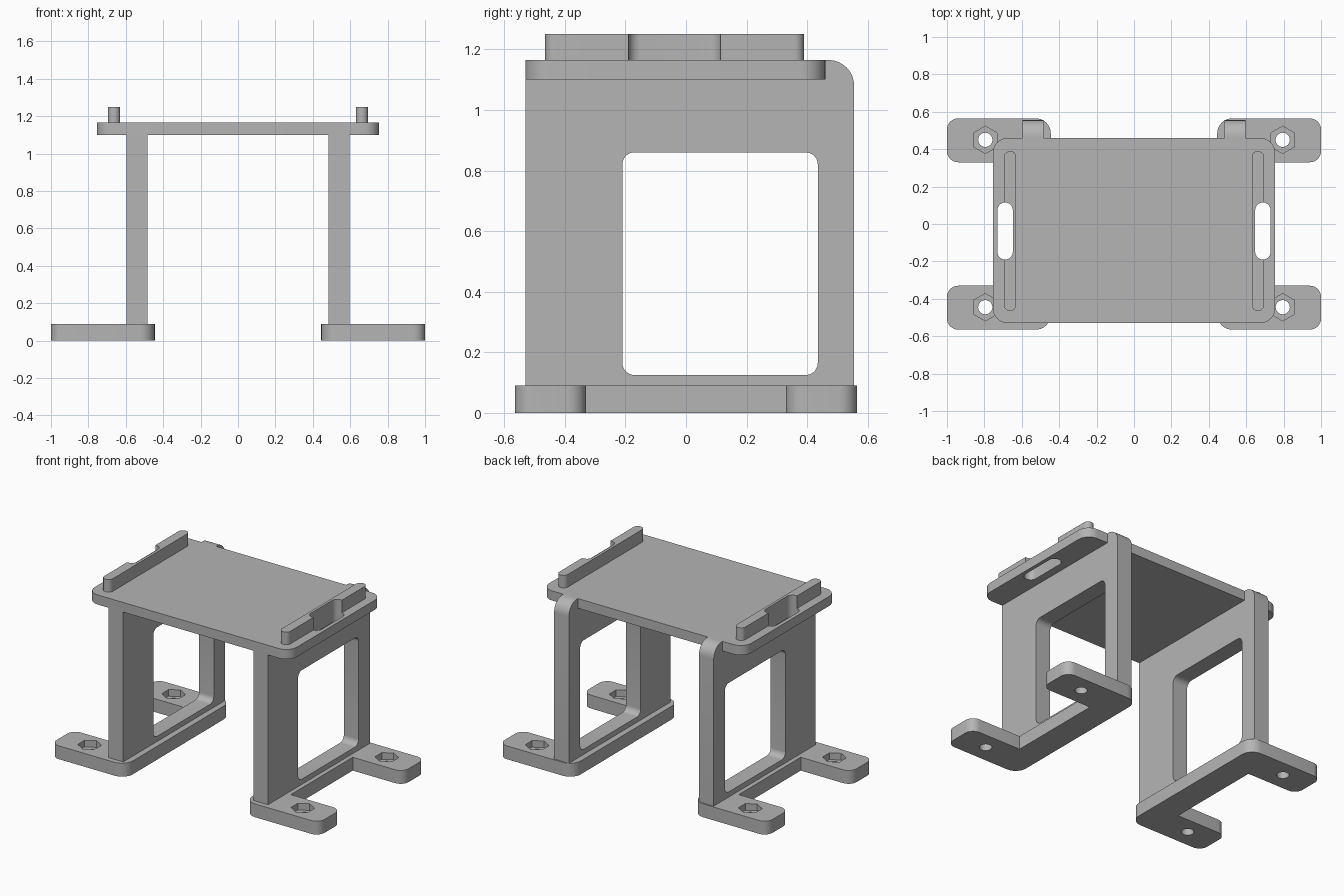
import bpy, bmesh, math
from mathutils import Vector

cube = bpy.data.objects.get("Cube")
if cube:
    bpy.data.objects.remove(cube)

grey = bpy.data.materials.new("plain grey")
grey.use_nodes = True
colour = (0.46, 0.46, 0.46, 1)
grey.diffuse_color = colour
grey.node_tree.nodes["Principled BSDF"].inputs["Base Color"].default_value = colour


def rounded(corners, steps=8):
    """Outline from (u, v, radius) corners, each with a tangent arc."""
    out = []
    for i, (u, v, r) in enumerate(corners):
        p = Vector((u, v))
        if r == 0:
            out.append(p)
            continue
        a = (Vector(corners[i - 1][:2]) - p).normalized()
        b = (Vector(corners[(i + 1) % len(corners)][:2]) - p).normalized()
        centre = p + (a + b) * r
        for k in range(steps + 1):
            t = k / steps * math.pi / 2
            out.append(centre - b * r * math.cos(t) - a * r * math.sin(t))
    return out


def rect(u0, u1, v0, v1, r):
    return rounded([(u0, v0, r), (u1, v0, r), (u1, v1, r), (u0, v1, r)])


def ngon(u, v, r, sides):
    return [Vector((u + r * math.sin(k * math.tau / sides),
                    v + r * math.cos(k * math.tau / sides))) for k in range(sides)]


def prism(name, outline, lo, hi, axis="z", side=1):
    """Extrude an outline along z (outline x, y) or along x (outline y, z)."""
    def place(p, h):
        q = (p.x, p.y, h) if axis == "z" else (h, p.x, p.y)
        return (q[0] * side, q[1], q[2])
    bm = bmesh.new()
    face = bm.faces.new([bm.verts.new(place(p, lo)) for p in outline])
    ext = bmesh.ops.extrude_face_region(bm, geom=[face])["geom"]
    shift = Vector(place(Vector((0, 0)), hi)) - Vector(place(Vector((0, 0)), lo))
    bmesh.ops.translate(bm, vec=shift, verts=[e for e in ext if isinstance(e, bmesh.types.BMVert)])
    bmesh.ops.remove_doubles(bm, verts=bm.verts, dist=0.0002)
    bmesh.ops.recalc_face_normals(bm, faces=bm.faces)
    mesh = bpy.data.meshes.new(name)
    bm.to_mesh(mesh)
    bm.free()
    mesh.materials.append(grey)
    obj = bpy.data.objects.new(name, mesh)
    bpy.context.collection.objects.link(obj)
    return obj


def cut(obj, cutters):
    """Subtract the cutters and bake the result."""
    for c in cutters:
        mod = obj.modifiers.new("cut", "BOOLEAN")
        mod.operation, mod.solver, mod.object = "DIFFERENCE", "EXACT", c
    bpy.context.view_layer.update()
    deps = bpy.context.evaluated_depsgraph_get()
    baked = bpy.data.meshes.new_from_object(obj.evaluated_get(deps))
    obj.modifiers.clear()
    obj.data = baked
    for c in cutters:
        bpy.data.objects.remove(c)


BASE, UNDER, TOP = 0.09, 1.10, 1.165
BACK, FRONT = 0.46, -0.53
parts = []


def slot(side):
    return prism("slot_cutter", rect(0.648, 0.73, -0.19, 0.115, 0.0405), 1.0, 1.4, side=side)


# Top plate with a slot near each end
plate = prism("top_plate", rect(-0.755, 0.755, FRONT, BACK, 0.08), UNDER, TOP)
cut(plate, [slot(1), slot(-1)])
parts.append(plate)

for side, label in ((1, "left"), (-1, "right")):
    # Ridge on the plate, notched by the slot
    ridge = prism(label + "_ridge", rect(0.63, 0.695, -0.465, 0.39, 0.032), TOP, 1.25, side=side)
    cut(ridge, [slot(side)])

    # Upright wall with a rounded back shoulder and a window
    profile = rounded([(FRONT, BASE, 0), (0.555, BASE, 0), (0.555, TOP, 0.085),
                       (BACK, TOP, 0), (BACK, UNDER, 0), (FRONT, UNDER, 0)])
    wall = prism(label + "_wall", profile, 0.485, 0.595, "x", side)
    cut(wall, [prism("window_cutter", rect(-0.21, 0.435, 0.125, 0.86, 0.04),
                     0.4, 0.7, "x", side)])

    # C-shaped base: rail and two feet, with bolt holes and hex nut pockets
    y, n = 0.565, 0.33
    base = prism(label + "_base", rounded([
        (0.445, -y, 0.08), (1, -y, 0.06), (1, -n, 0.06), (0.625, -n, 0),
        (0.625, n, 0), (1, n, 0.06), (1, y, 0.06), (0.445, y, 0.08)]), 0, BASE, side=side)
    holes = []
    for hy in (-0.445, 0.45):
        holes.append(prism("bolt_cutter", ngon(0.795, hy, 0.038, 32), -0.1, 0.2, side=side))
        holes.append(prism("nut_cutter", ngon(0.795, hy, 0.073, 6), 0.045, 0.2, side=side))
    cut(base, holes)
    parts += [ridge, wall, base]

# Smooth the rounded corners, keep the edges crisp
bpy.ops.object.select_all(action="DESELECT")
for obj in parts:
    obj.select_set(True)
bpy.context.view_layer.objects.active = plate
bpy.ops.object.shade_smooth_by_angle(angle=math.radians(30))
